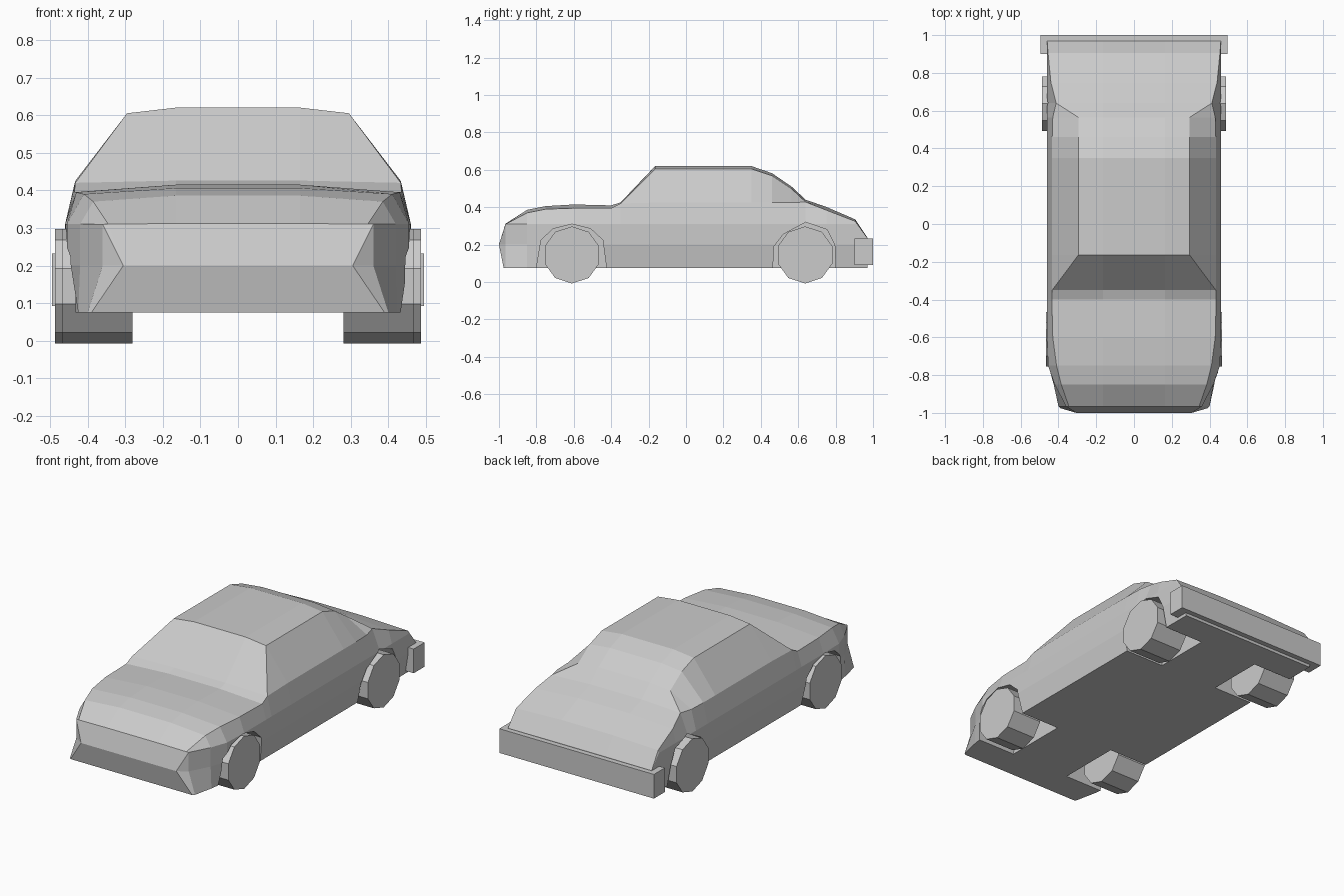
import bpy, bmesh, math
from mathutils import Matrix

if "Cube" in bpy.data.objects:
    bpy.data.objects.remove(bpy.data.objects["Cube"])


def make_object(name, bm):
    bmesh.ops.remove_doubles(bm, verts=bm.verts, dist=0.0005)
    bmesh.ops.recalc_face_normals(bm, faces=bm.faces)
    mesh = bpy.data.meshes.new(name)
    bm.to_mesh(mesh)
    bm.free()
    obj = bpy.data.objects.new(name, mesh)
    bpy.context.collection.objects.link(obj)
    return obj


def bridge(bm, a, b):
    for i in range(len(a)):
        j = (i + 1) % len(a)
        bm.faces.new((a[i], a[j], b[j], b[i]))


# Body stations: y, sill x, flank x, belt x, belt z, top edge x, top edge z, crown z
stations = [
    (-1.0, .39, .305, .305, .20, .305, .20, .20),
    (-.965, .40, .36, .345, .31, .345, .31, .312),
    (-.85, .425, .42, .385, .37, .385, .37, .386),
    (-.75, .44, .455, .41, .39, .41, .39, .406),
    (-.60, .44, .46, .43, .395, .43, .395, .415),
    (-.40, .44, .46, .435, .395, .435, .395, .41),
    (-.35, .44, .46, .433, .42, .433, .42, .426),
    (-.165, .44, .46, .433, .425, .295, .605, .62),
    (.35, .44, .46, .433, .425, .295, .605, .62),
    (.46, .44, .46, .433, .425, .295, .568, .582),
    (.565, .44, .46, .43, .425, .295, .498, .51),
    (.64, .44, .46, .412, .428, .412, .428, .44),
    (.75, .44, .46, .44, .385, .44, .385, .402),
    (.905, .44, .46, .455, .325, .455, .325, .335),
    (.97, .44, .46, .46, .235, .46, .235, .237),
]

# Body: lofted cross-sections
bm = bmesh.new()
rings = []
for y, xs, xf, xb, zb, xe, ze, zc in stations:
    sill_y = max(y, -.975) if y < -.97 else y
    half = [(xs, sill_y, .075), (xf, y, .20), (xf, y, min(.31, zb)),
            (xb, y, zb), (xe, y, ze), (.165, y, zc)]
    ring = half + [(-x, yy, z) for x, yy, z in reversed(half)]
    rings.append([bm.verts.new(p) for p in ring])
for a, b in zip(rings, rings[1:]):
    bridge(bm, a, b)
bm.faces.new(rings[0])
bm.faces.new(rings[-1])
body = make_object("body", bm)

# Wheel wells: faceted arches cut out of both flanks
arches = [
    [(-.80, -.05), (-.80, .075), (-.775, .225), (-.71, .285), (-.61, .31),
     (-.51, .285), (-.445, .225), (-.425, .075), (-.425, -.05)],
    [(.465, -.05), (.465, .075), (.47, .19), (.52, .255), (.64, .32),
     (.755, .28), (.795, .20), (.80, .075), (.80, -.05)],
]
bm = bmesh.new()
for arch in arches:
    for s in (-1, 1):
        inner = [bm.verts.new((s * .19, y, z)) for y, z in arch]
        outer = [bm.verts.new((s * .60, y, z)) for y, z in arch]
        bridge(bm, inner, outer)
        bm.faces.new(inner)
        bm.faces.new(outer)
cutter = make_object("wheel_well_cutter", bm)
cutter.hide_render = True
cutter.display_type = 'WIRE'
cut = body.modifiers.new("wheel_wells", 'BOOLEAN')
cut.operation = 'DIFFERENCE'
cut.solver = 'EXACT'
cut.object = cutter

# Wheels: ten-sided drums, flat side on the ground
R = .1525
flat = R * math.cos(math.pi / 10)
for end, y, x0, x1 in (("front", -.61, .28, .467), ("rear", .637, .28, .487)):
    for side, s in (("right", 1), ("left", -1)):
        bm = bmesh.new()
        m = (Matrix.Translation((s * (x0 + x1) / 2, y, flat))
             @ Matrix.Rotation(math.pi / 2, 4, 'Y') @ Matrix.Rotation(math.pi / 2, 4, 'Z'))
        bmesh.ops.create_cone(bm, cap_ends=True, segments=10, radius1=R, radius2=R,
                              depth=x1 - x0, matrix=m)
        make_object(f"{end}_{side}_wheel", bm)

# Rear bumper bar
bm = bmesh.new()
bmesh.ops.create_cube(bm, size=1, matrix=Matrix.Translation((0, .95, .162))
                      @ Matrix.Diagonal((.99, .10, .14, 1)))
make_object("rear_bumper", bm)
